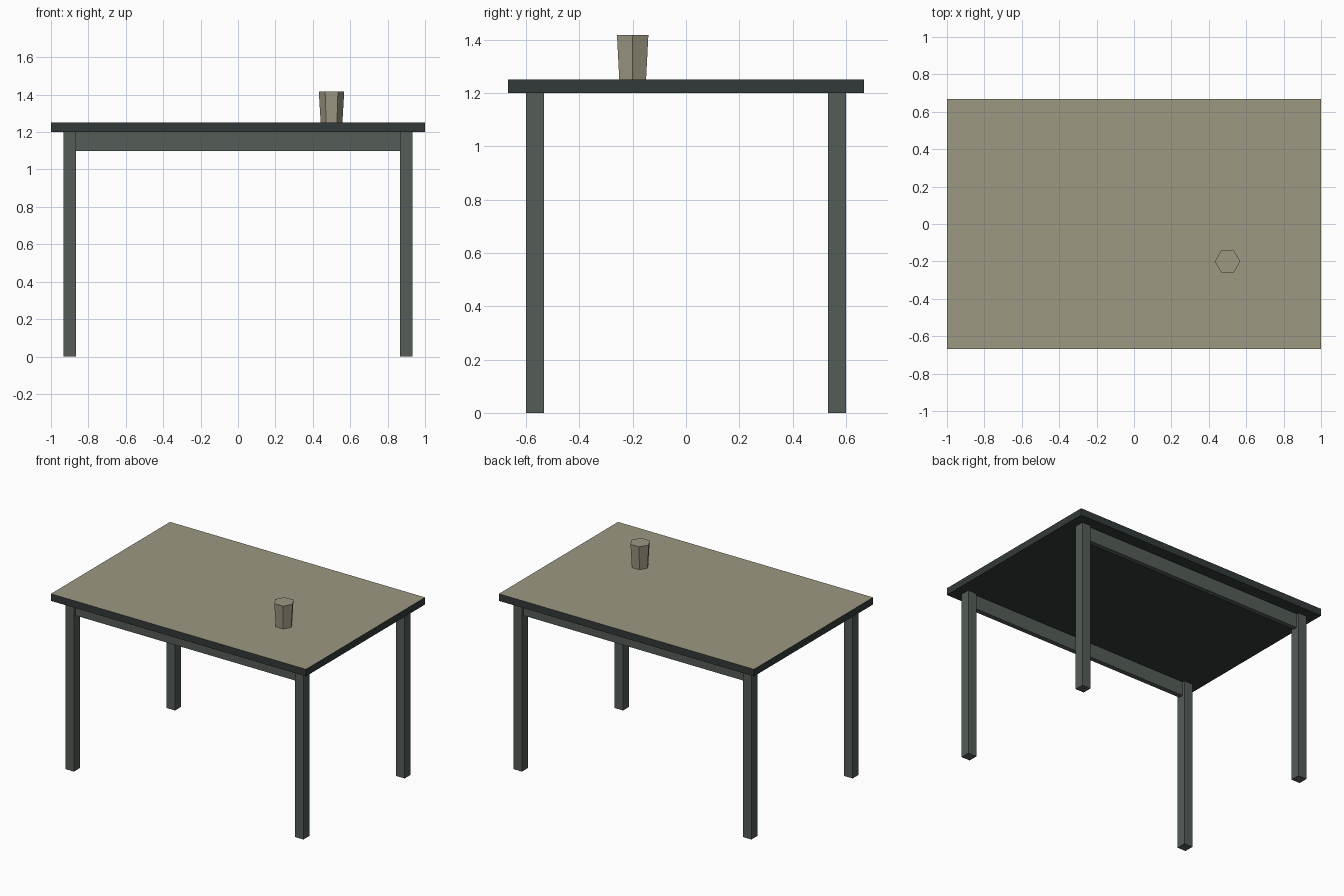
import bpy, bmesh, math
from mathutils import Matrix

if "Cube" in bpy.data.objects:
    bpy.data.objects.remove(bpy.data.objects["Cube"])


def material(name, rgb):
    m = bpy.data.materials.new(name)
    m.diffuse_color = (*rgb, 1.0)
    m.use_nodes = True
    m.node_tree.nodes["Principled BSDF"].inputs["Base Color"].default_value = m.diffuse_color
    return m


TAN = material("warm_tan", (0.335, 0.315, 0.225))
DARK = material("dark_slate", (0.032, 0.042, 0.041))
GREY = material("grey_green", (0.089, 0.109, 0.095))


def finish(name, bm, *mats):
    mesh = bpy.data.meshes.new(name)
    bm.normal_update()
    bm.to_mesh(mesh)
    bm.free()
    for m in mats:
        mesh.materials.append(m)
    ob = bpy.data.objects.new(name, mesh)
    bpy.context.collection.objects.link(ob)
    return ob


def box(name, lo, hi, *mats):
    bm = bmesh.new()
    size = [b - a for a, b in zip(lo, hi)]
    mid = [(a + b) / 2 for a, b in zip(lo, hi)]
    bmesh.ops.create_cube(bm, size=1.0, matrix=Matrix.Translation(mid) @ Matrix.Diagonal((*size, 1)))
    bm.normal_update()
    # a second material, if given, goes on the upward face
    if len(mats) > 1:
        for f in bm.faces:
            f.material_index = 1 if f.normal.z > 0.9 else 0
    return finish(name, bm, *mats)


# tabletop: dark slab with a tan upper surface
box("tabletop", (-1, -0.667, 1.2), (1, 0.667, 1.25), DARK, TAN)

# legs and the long rails between them
LEG = 0.0667
for sy, side in ((-1, "front"), (1, "back")):
    yc = sy * 0.5667
    for sx, hand in ((-1, "left"), (1, "right")):
        xc = sx * 0.9
        box(f"{side}_{hand}_leg", (xc - LEG / 2, yc - LEG / 2, 0), (xc + LEG / 2, yc + LEG / 2, 1.2), GREY)
    box(f"{side}_rail", (-0.8667, yc - 0.0167, 1.1), (0.8667, yc + 0.0167, 1.2), GREY)

# six-sided tapered cup
bm = bmesh.new()
rings = []
for r, z in ((0.058, 1.25), (0.068, 1.417)):
    rings.append([bm.verts.new((0.5 + r * math.cos(i * math.pi / 3), -0.2 + r * math.sin(i * math.pi / 3), z))
                  for i in range(6)])
low, high = rings
for i in range(6):
    j = (i + 1) % 6
    bm.faces.new((low[i], low[j], high[j], high[i]))
bm.faces.new(low[::-1])
bm.faces.new(high)
finish("cup", bm, TAN)
